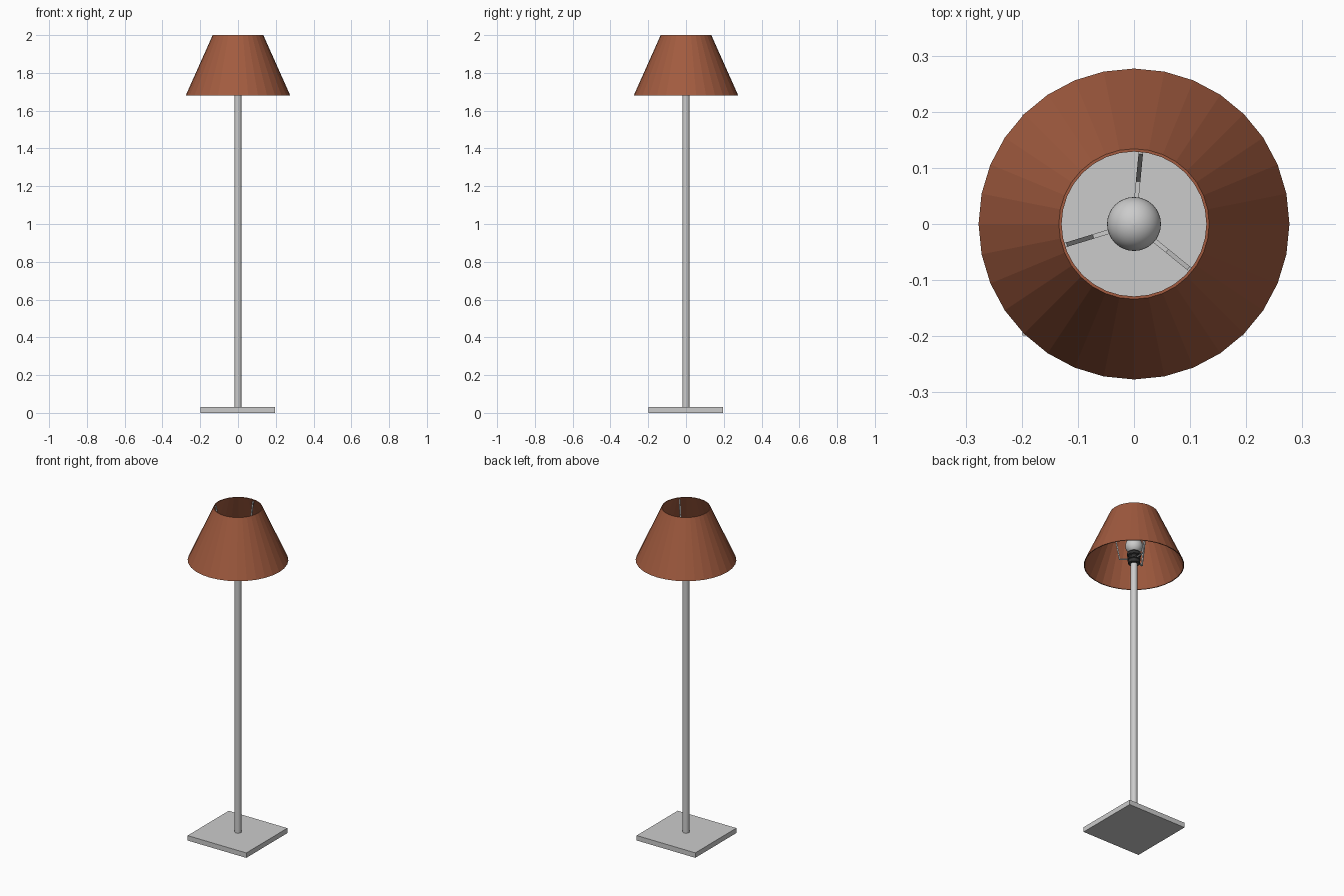
import bpy, bmesh
from math import sin, cos, pi, radians

if "Cube" in bpy.data.objects:
    bpy.data.objects.remove(bpy.data.objects["Cube"])


def make_object(name, bm, color=None, smooth=False):
    bmesh.ops.recalc_face_normals(bm, faces=bm.faces)
    mesh = bpy.data.meshes.new(name)
    bm.to_mesh(mesh)
    bm.free()
    obj = bpy.data.objects.new(name, mesh)
    bpy.context.collection.objects.link(obj)
    if color:
        mat = bpy.data.materials.new(name + "_color")
        mat.diffuse_color = color
        mat.use_nodes = True
        mat.node_tree.nodes["Principled BSDF"].inputs["Base Color"].default_value = mat.diffuse_color
        mesh.materials.append(mat)
    if smooth:
        bpy.ops.object.select_all(action='DESELECT')
        obj.select_set(True)
        bpy.context.view_layer.objects.active = obj
        bpy.ops.object.shade_smooth_by_angle(angle=radians(40))
    return obj


def lathe(name, profile, sides, closed=False, **kw):
    """Revolve (radius, z) points round the z axis; open profiles get capped ends."""
    bm = bmesh.new()
    rings = [[bm.verts.new((r * cos(2 * pi * i / sides), r * sin(2 * pi * i / sides), z))
              for i in range(sides)] for r, z in profile]
    pairs = list(zip(rings, rings[1:]))
    if closed:
        pairs.append((rings[-1], rings[0]))
    else:
        bm.faces.new(rings[0])
        bm.faces.new(rings[-1])
    for a, b in pairs:
        for i in range(sides):
            j = (i + 1) % sides
            bm.faces.new((a[i], a[j], b[j], b[i]))
    return make_object(name, bm, **kw)


# square foot plate
bm = bmesh.new()
bmesh.ops.create_cube(bm, size=1)
bmesh.ops.scale(bm, vec=(0.394, 0.394, 0.03), verts=bm.verts)
bmesh.ops.translate(bm, vec=(-0.002, -0.002, 0.015), verts=bm.verts)
make_object("base", bm)

# pole
lathe("pole", [(0.019, 0.03), (0.019, 1.70)], 16, smooth=True)

# ribbed lamp socket
lathe("socket", [(0.022, 1.685), (0.032, 1.688), (0.032, 1.708), (0.037, 1.711),
                 (0.037, 1.720), (0.030, 1.723), (0.030, 1.732), (0.038, 1.736),
                 (0.038, 1.752), (0.030, 1.760)], 24,
      color=(0.03, 0.03, 0.03, 1), smooth=True)

# globe bulb with a short neck
globe = [(0.048 * sin(radians(a)), 1.80 - 0.048 * cos(radians(a)))
         for a in range(35, 180, 9)]
lathe("bulb", [(0.026, 1.75)] + globe + [(0.001, 1.848)], 32, smooth=True)

# thin-walled conical shade
lathe("shade", [(0.277, 1.68), (0.134, 2.0), (0.129, 2.0), (0.272, 1.68)], 32,
      closed=True, color=(0.36, 0.105, 0.05, 1))

# three bent arms carrying the shade
T, W = 0.006, 0.008
outline = [(0.028, 1.712), (0.082, 1.712), (0.131, 1.99),
           (0.131 - T, 1.99), (0.082 - T, 1.712 + T), (0.028, 1.712 + T)]
for n, angle in enumerate((84.5, 197, 321), 1):
    c, s = cos(radians(angle)), sin(radians(angle))
    bm = bmesh.new()
    sides = [[bm.verts.new((r * c - o * s, r * s + o * c, z)) for r, z in outline]
             for o in (-W / 2, W / 2)]
    for loop in sides:
        bm.faces.new((loop[0], loop[1], loop[4], loop[5]))
        bm.faces.new((loop[1], loop[2], loop[3], loop[4]))
    for i in range(6):
        j = (i + 1) % 6
        bm.faces.new((sides[0][i], sides[0][j], sides[1][j], sides[1][i]))
    make_object(f"shade_arm_{n}", bm)
